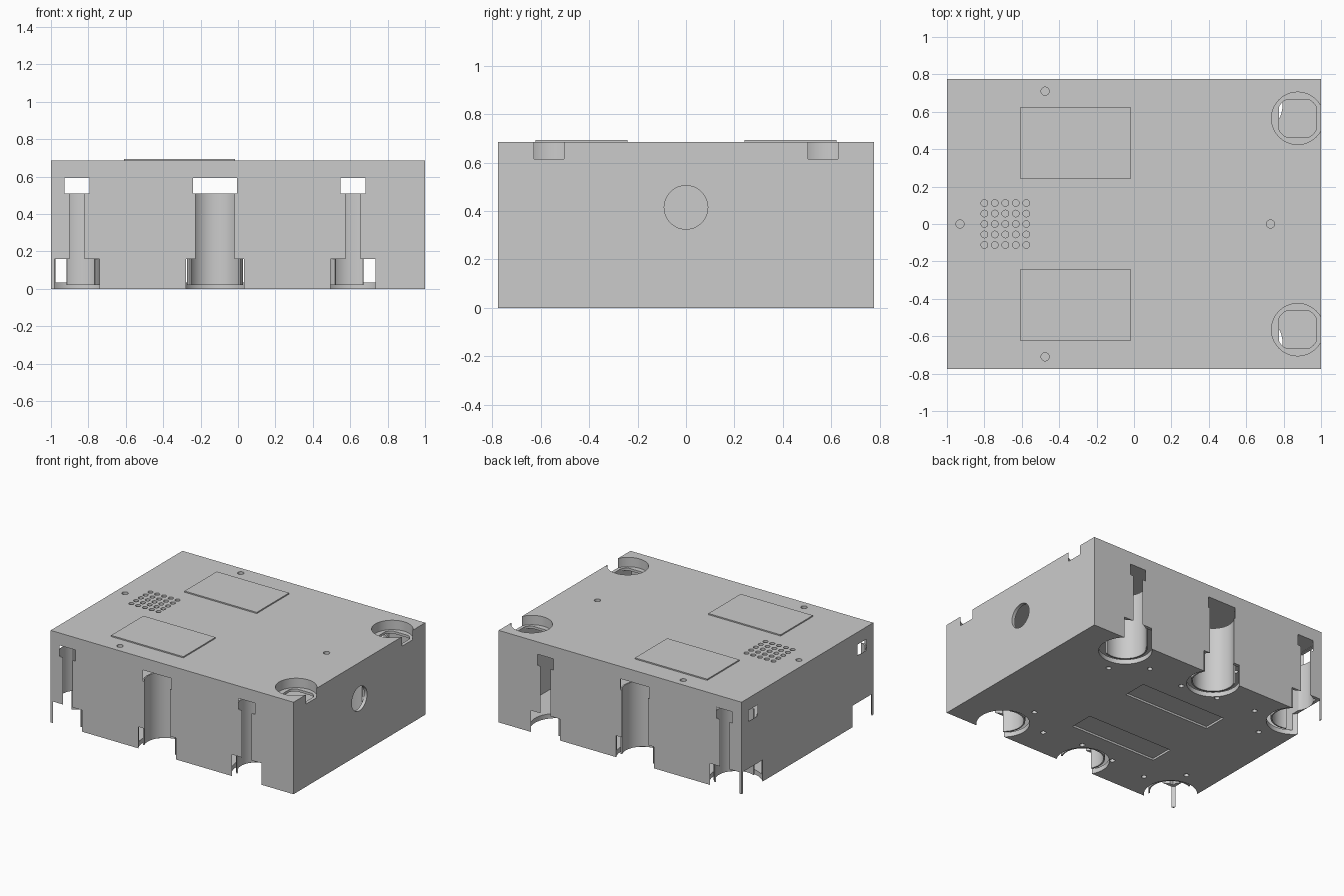
import bpy, bmesh
from math import sin, cos, radians, pi
from mathutils import Matrix

old = bpy.data.objects.get("Cube")
if old:
    bpy.data.objects.remove(old, do_unlink=True)

grey = bpy.data.materials.new("plain_grey")
grey.use_nodes = True
grey.diffuse_color = (0.6, 0.6, 0.6, 1)
grey.node_tree.nodes["Principled BSDF"].inputs["Base Color"].default_value = grey.diffuse_color


def prism(bm, points, z0, z1):
    """Extrude a counter-clockwise outline from z0 up to z1."""
    low = [bm.verts.new((x, y, z0)) for x, y in points]
    high = [bm.verts.new((x, y, z1)) for x, y in points]
    n = len(points)
    bm.faces.new(low[::-1])
    bm.faces.new(high)
    for i in range(n):
        j = (i + 1) % n
        bm.faces.new((low[i], low[j], high[j], high[i]))


def rect(x0, x1, y0, y1):
    return [(x0, y0), (x1, y0), (x1, y1), (x0, y1)]


def circle(x, y, r, n=48, limit=9):
    """Round outline, flattened where it passes the limit."""
    clamp = lambda v: max(-limit, min(limit, v))
    return [(x + clamp(r * cos(2 * pi * i / n)), y + clamp(r * sin(2 * pi * i / n)))
            for i in range(n)]


def arc_band(x, y, r0, r1, a0, a1, n=32):
    angles = [radians(a0 + (a1 - a0) * i / n) for i in range(n + 1)]
    return ([(x + r1 * cos(a), y + r1 * sin(a)) for a in angles]
            + [(x + r0 * cos(a), y + r0 * sin(a)) for a in reversed(angles)])


def make(name, solids):
    """Make one object from (outline, bottom, top) solids."""
    bm = bmesh.new()
    for outline, z0, z1 in solids:
        prism(bm, outline, z0, z1)
    bmesh.ops.recalc_face_normals(bm, faces=bm.faces)
    mesh = bpy.data.meshes.new(name)
    bm.to_mesh(mesh)
    bm.free()
    mesh.materials.append(grey)
    obj = bpy.data.objects.new(name, mesh)
    bpy.context.collection.objects.link(obj)
    return obj


def activate(obj):
    bpy.ops.object.select_all(action='DESELECT')
    obj.select_set(True)
    bpy.context.view_layer.objects.active = obj


def cut(target, solids, matrix=None):
    cutter = make("cutter", solids)
    cutter.hide_render = True
    if matrix:
        cutter.data.transform(matrix)
    mod = target.modifiers.new("cut", 'BOOLEAN')
    mod.operation, mod.solver, mod.object = 'DIFFERENCE', 'EXACT', cutter
    activate(target)
    bpy.ops.object.modifier_apply(modifier=mod.name)
    bpy.data.objects.remove(cutter, do_unlink=True)


def smooth(obj):
    activate(obj)
    bpy.ops.object.shade_smooth_by_angle(angle=radians(30))


# Positions: two corners and one middle pocket on each long side
TOP = 0.685
SIDES = (-1, 1)
MID = -0.123
pockets = [(MID + dx, s * y) for s in SIDES
           for dx, y in ((-0.738, 0.642), (0, 0.685), (0.738, 0.642))]
wells = [(0.875, s * 0.565) for s in SIDES]

# Hollow housing
housing = make("housing", [(rect(-1, 1, -0.775, 0.775), 0, TOP)])
cut(housing, [(rect(-0.975, 0.975, -0.75, 0.75), 0.035, 0.597)])

# Pockets: wide foot, tall slot, upper window
cut(housing, [(circle(x, y, 0.18), -0.1, 0.16) for x, y in pockets])
cut(housing, [(circle(x, y, 0.139), 0.1, 0.515) for x, y in pockets])
cut(housing, [(circle(x, y, 0.149), 0.51, 0.593) for x, y in pockets])

# Top wells with flattened openings in their floors
cut(housing, [(circle(x, y, 0.14), 0.615, 0.8) for x, y in wells])
cut(housing, [(circle(x, y, 0.118, limit=0.1), 0.55, 0.65) for x, y in wells])

# Speaker grid and top screw holes
grid = [(-0.8 + 0.056 * i, 0.056 * j) for i in range(5) for j in range(-2, 3)]
screws = [(-0.475, 0.71), (-0.475, -0.71), (-0.93, 0), (0.73, 0)]
cut(housing, [(circle(x, y, 0.018, 16), 0.55, 0.8) for x, y in grid]
    + [(circle(x, y, 0.022, 20), 0.63, 0.8) for x, y in screws])

# Round port in the end wall
cut(housing, [(circle(-0.415, 0, 0.09), 0.9, 1.1)], Matrix.Rotation(pi / 2, 4, 'Y'))

# Underside: recessed panels and screw holes
feet = [(0.02, 0.52), (-0.27, 0.55), (-0.575, 0.58), (-0.78, 0.38), (0.33, 0.56), (0.55, 0.39)]
cut(housing, [(rect(-0.48, 0.23, *sorted((s * 0.19, s * 0.37))), -0.1, 0.015) for s in SIDES]
    + [(circle(x, s * y, 0.018, 16), -0.1, 0.025) for x, y in feet for s in SIDES])
smooth(housing)

# Curved pocket liners, open to the outside
spans = [(-50, 112), (-26, 206), (68, 230)]
for i, (x, y) in enumerate(pockets):
    a0, a1 = spans[i % 3]
    if y > 0:
        a0, a1 = -a1, -a0
    smooth(make(f"pocket_liner_{i + 1}",
                [(arc_band(x, y, 0.14, 0.15, a0, a1), 0.02, 0.51)]))

# Raised panels on top
for s, side in zip(SIDES, ("front", "back")):
    make(f"top_panel_{side}",
         [(rect(-0.61, -0.015, *sorted((s * 0.242, s * 0.622))), TOP - 0.01, 0.694)])
